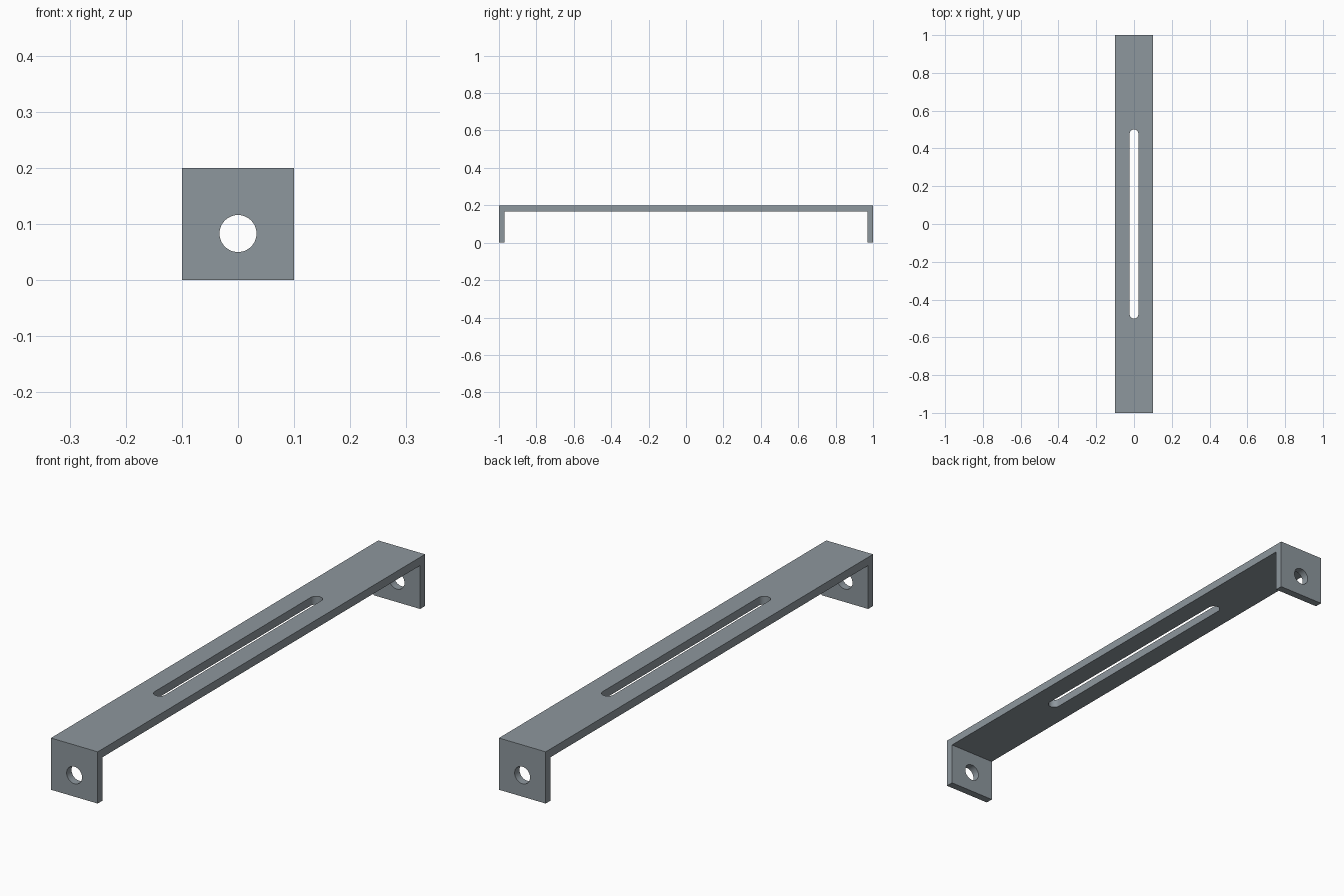
import bpy, bmesh, math
from mathutils import Vector

if "Cube" in bpy.data.objects:
    bpy.data.objects.remove(bpy.data.objects["Cube"])

HALF_W, HALF_L, HEIGHT = 0.1, 1.0, 0.2
TOP_T, LEG_T = 0.032, 0.03          # plate and leg thickness
HOLE_R, HOLE_Z = 0.033, 0.083
SLOT_R, SLOT_HALF = 0.023, 0.5


def prism(name, points, offset):
    """Extrude a closed outline along an offset vector."""
    bm = bmesh.new()
    face = bm.faces.new([bm.verts.new(p) for p in points])
    ext = bmesh.ops.extrude_face_region(bm, geom=[face])
    verts = [g for g in ext["geom"] if isinstance(g, bmesh.types.BMVert)]
    bmesh.ops.translate(bm, vec=Vector(offset), verts=verts)
    bmesh.ops.recalc_face_normals(bm, faces=bm.faces)
    mesh = bpy.data.meshes.new(name)
    bm.to_mesh(mesh)
    bm.free()
    obj = bpy.data.objects.new(name, mesh)
    bpy.context.collection.objects.link(obj)
    return obj


def arc(cx, cy, r, start, end, n):
    return [(cx + r * math.cos(start + (end - start) * i / n),
             cy + r * math.sin(start + (end - start) * i / n)) for i in range(n + 1)]


# Bracket body: U-shaped side profile extruded across the width
inner_y, inner_z = HALF_L - LEG_T, HEIGHT - TOP_T
profile = [(-HALF_L, 0), (-inner_y, 0), (-inner_y, inner_z), (inner_y, inner_z),
           (inner_y, 0), (HALF_L, 0), (HALF_L, HEIGHT), (-HALF_L, HEIGHT)]
bracket = prism("bracket", [(-HALF_W, y, z) for y, z in profile], (2 * HALF_W, 0, 0))

steel = bpy.data.materials.new("grey steel")
steel.diffuse_color = (0.27, 0.31, 0.34, 1)
steel.use_nodes = True
steel.node_tree.nodes["Principled BSDF"].inputs["Base Color"].default_value = steel.diffuse_color
bracket.data.materials.append(steel)

# Long rounded slot through the top plate
end = SLOT_HALF - SLOT_R
outline = arc(0, end, SLOT_R, 0, math.pi, 20) + arc(0, -end, SLOT_R, math.pi, 2 * math.pi, 20)
slot = prism("slot_cutter", [(x, y, 0.12) for x, y in outline], (0, 0, 0.15))

# Round bolt holes through both legs
circle = arc(0, HOLE_Z, HOLE_R, 0, 2 * math.pi, 48)[:-1]
holes = prism("hole_cutter", [(x, -1.1, z) for x, z in circle], (0, 2.2, 0))

bpy.context.view_layer.objects.active = bracket
bracket.select_set(True)
for cutter in (slot, holes):
    cutter.hide_render = True
    mod = bracket.modifiers.new(cutter.name, "BOOLEAN")
    mod.operation, mod.solver, mod.object = "DIFFERENCE", "EXACT", cutter
    bpy.ops.object.modifier_apply(modifier=mod.name)
    bpy.data.objects.remove(cutter)

bpy.ops.object.shade_smooth_by_angle(angle=math.radians(30))
